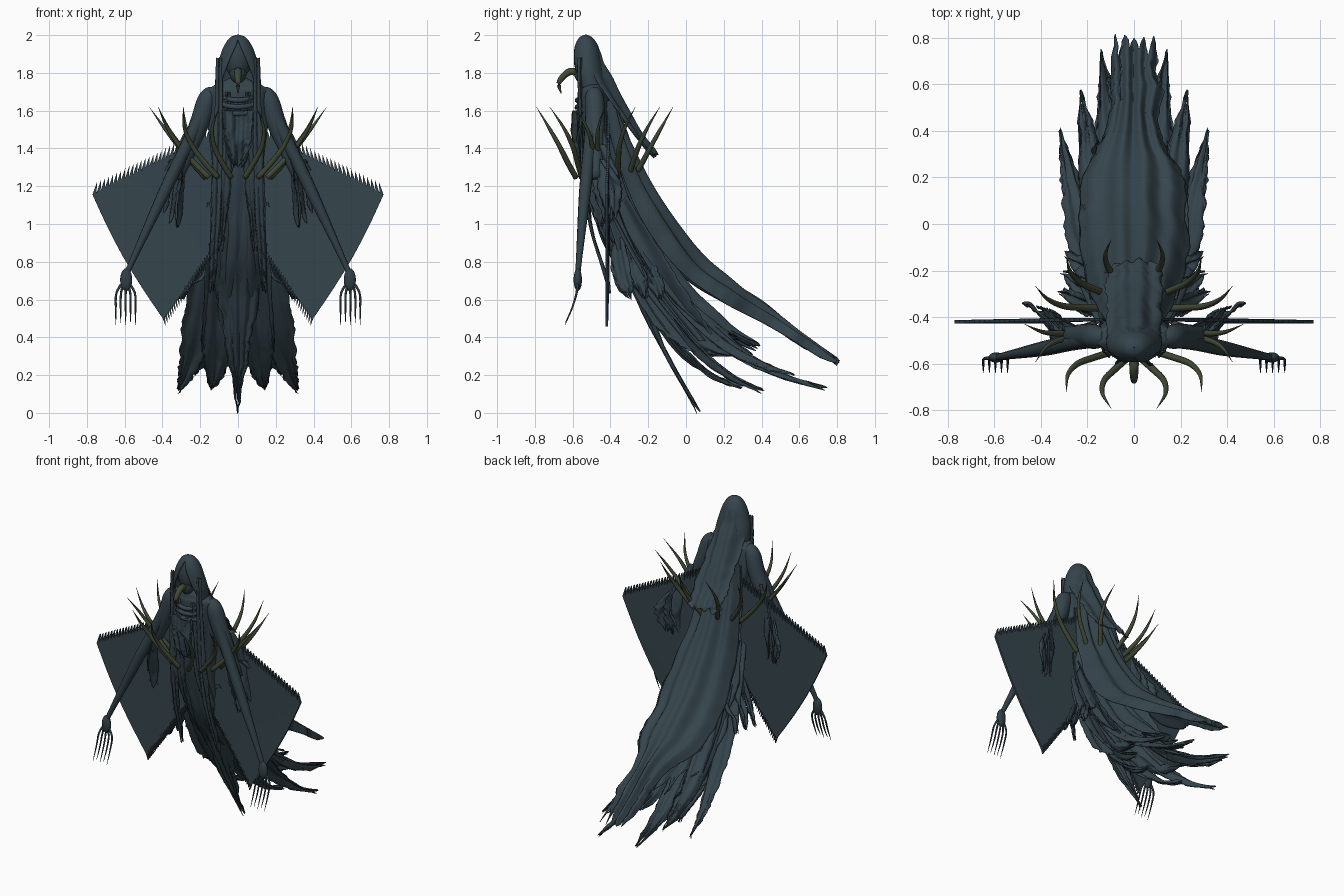
import bpy, bmesh, math, random
from mathutils import Vector, Matrix, noise

if "Cube" in bpy.data.objects:
    bpy.data.objects.remove(bpy.data.objects["Cube"])

random.seed(4)

def mat(name, c):
    m = bpy.data.materials.new(name)
    m.diffuse_color = (*c, 1)
    m.use_nodes = True
    m.node_tree.nodes["Principled BSDF"].inputs["Base Color"].default_value = m.diffuse_color
    return m

CLOTH = mat("dark_cloth", (0.035, 0.058, 0.072))
SKIN = mat("dark_skin", (0.03, 0.05, 0.06))
GREEN = mat("olive_tendril", (0.05, 0.065, 0.035))

def finish(name, bm, m=CLOTH, mirror=False, thick=0, smooth=True):
    bmesh.ops.remove_doubles(bm, verts=bm.verts, dist=1e-5)
    bmesh.ops.recalc_face_normals(bm, faces=bm.faces)
    me = bpy.data.meshes.new(name)
    bm.to_mesh(me)
    bm.free()
    me.materials.append(m)
    for p in me.polygons:
        p.use_smooth = smooth
    ob = bpy.data.objects.new(name, me)
    bpy.context.collection.objects.link(ob)
    if thick:
        s = ob.modifiers.new("thickness", 'SOLIDIFY')
        s.thickness, s.offset = thick, 0
    if mirror:
        ob.modifiers.new("mirror", 'MIRROR').use_mirror_merge = False
    return ob

def spline(P, t):
    """Catmull-Rom through tuples of any length, t in 0..1"""
    n = len(P) - 1
    f = min(max(t, 0), 1) * n
    i = min(int(f), n - 1)
    f -= i
    q = [P[max(i - 1, 0)], P[i], P[i + 1], P[min(i + 2, n)]]
    return [0.5 * (2*b + (c - a)*f + (2*a - 5*b + 4*c - d)*f*f + (3*b - a - 3*c + d)*f**3)
            for a, b, c, d in zip(*q)]

def tangent(P, t):
    return Vector(spline(P, t + 0.01)[:3]) - Vector(spline(P, t - 0.01)[:3])

def grid_faces(bm, G, wrap=False):
    for a, b in zip(G, G[1:]):
        n = len(a)
        for i in range(n if wrap else n - 1):
            bm.faces.new((a[i], a[(i + 1) % n], b[(i + 1) % n], b[i]))

def sheet(name, P, across=(1, 0, 0), rag=0.25, teeth=5, fold=0.008, nf=3, cols=36, rows=44, mirror=False):
    """Ragged cloth along points (x, y, z, half width, bow)"""
    bm = bmesh.new()
    A = Vector(across).normalized()
    seed = random.random() * 50
    deep = [random.random() for _ in range(teeth + 2)]
    G = []
    for j in range(rows + 1):
        row = []
        for i in range(cols + 1):
            u = 2 * i / cols - 1
            ph = (u + 1) / 2 * teeth
            k = int(ph)
            t = j / rows * (1 - rag * abs(2 * (ph - k) - 1) * (0.4 + 0.6 * deep[k]) * (0.5 + 0.5 * abs(u)))
            x, y, z, w, bow = spline(P, t)
            N = A.cross(tangent(P, t)).normalized()
            w *= 1 + 0.3 * t * noise.noise(Vector((t * 14, seed, 3 * (u > 0))))
            w += 0.02 * t * noise.noise(Vector((t * 40, seed, 5 * (u > 0))))
            f = fold * (math.sin(u * nf * math.pi + seed) + 1.5 * noise.noise(Vector((u * 2, t * 5, seed))))
            row.append(bm.verts.new(Vector((x, y, z)) + A * u * max(w, 0.001) + N * (f - bow * u * u)))
        G.append(row)
    grid_faces(bm, G)
    return finish(name, bm, mirror=mirror, thick=0.004)

def tube(name, P, m=CLOTH, seg=10, steps=16, mirror=False):
    """Round sweep along points (x, y, z, radius)"""
    bm = bmesh.new()
    G = []
    for j in range(steps + 1):
        *p, r = spline(P, j / steps)
        q = tangent(P, j / steps).to_track_quat('Z', 'Y')
        G.append([bm.verts.new(Vector(p) + q @ Vector((math.cos(a), math.sin(a), 0)) * max(r, 0.001))
                  for a in (2 * math.pi * i / seg for i in range(seg))])
    grid_faces(bm, G, True)
    bm.faces.new(G[0])
    bm.faces.new(G[-1])
    return finish(name, bm, m, mirror)

def loft(name, R, seg=40, steps=30, fold=0, thick=0, open_front=0):
    """Stacked rings (z, centre y, rx, ry); open_front leaves a gap (degrees) growing downwards"""
    bm = bmesh.new()
    G = []
    for j in range(steps + 1):
        z, cy, rx, ry = spline(R, j / steps)
        arc = math.pi - math.radians(open_front) * max(0, j / steps - .25)
        row = []
        for i in range(seg + 1):
            a = arc * (2 * i / seg - 1)
            k = 1 + fold * math.sin(a * 9 + z * 3) * j / steps
            row.append(bm.verts.new((rx * k * math.sin(a), cy + ry * k * math.cos(a), z)))
        G.append(row)
    grid_faces(bm, G)
    return finish(name, bm, thick=thick)

def ball(name, c, s, mirror=False):
    bm = bmesh.new()
    bmesh.ops.create_uvsphere(bm, u_segments=20, v_segments=14, radius=1,
                              matrix=Matrix.Translation(c) @ Matrix.Diagonal((*s, 1)))
    return finish(name, bm, SKIN, mirror)

# Head, hood and face
loft("hood", [(2.0, -.53, .002, .002), (1.985, -.53, .04, .033), (1.94, -.527, .072, .06),
              (1.88, -.525, .095, .072), (1.8, -.515, .115, .08), (1.72, -.5, .118, .075)], thick=.006, open_front=70)
ball("face", (0, -.53, 1.87), (.07, .064, .105))
ball("jaw", (0, -.548, 1.8), (.045, .045, .055))
tube("tongue", [(0, -.57, 1.8, .02), (0, -.62, 1.805, .02), (0, -.672, 1.75, .014), (0, -.66, 1.69, .002)], GREEN)
sheet("hood_tail", [(0, -.462, 1.93, .075, .08), (0, -.41, 1.8, .112, .08),
                    (0, -.26, 1.51, .12, .04), (0, -.15, 1.36, .1, .03)], teeth=4, rag=.2)
for x, top, low in ((.1, 1.88, .62), (.055, 1.7, .85)):
    sheet("hood_lappet", [(x + .04 * f * f, -.562 + .17 * f ** 3, top + (low - top) * f, .03 - .015 * abs(2 * f - 1), 0)
                          for f in (0, .25, .5, .75, 1)], teeth=2, nf=2, cols=10, mirror=True)

# Torso robe, closed all round and leaning back at the hem
loft("robe", [(1.77, -.5, .05, .05), (1.725, -.495, .14, .065), (1.66, -.485, .17, .08), (1.3, -.45, .13, .09),
              (1.1, -.405, .12, .09), (.9, -.33, .13, .1), (.72, -.21, .165, .12), (.38, .07, .2, .12)],
     fold=.1, seg=72, steps=36)
for k in range(3):
    z, r = 1.69 - k * .035, .085 + k * .015
    tube("collar_fold", [(r * math.sin(a), -.51 - .065 * math.cos(a), z - .035 * math.cos(a), .014)
                         for a in (math.pi * i / 5 for i in range(-5, 6))], steps=30)
sheet("chest_bib", [(0, -.575, 1.6, .08, .02), (0, -.575, 1.45, .07, .02), (0, -.55, 1.3, .03, .01)], rag=.3, teeth=3)

# Back capes
sheet("back_cape", [(0, -.39, 1.66, .1, .03), (0, -.3, 1.42, .15, .07), (0, -.14, 1.14, .2, .13),
                    (0, .07, .84, .235, .13), (0, .26, .68, .21, .1), (0, .42, .57, .125, .07),
                    (0, .62, .4, .11, .03), (0, .81, .265, .1, .01)], teeth=5, rag=.13, fold=.014, nf=4, cols=60, rows=70)
sheet("under_cape", [(0, -.4, 1.6, .13, .03), (0, -.33, 1.25, .16, .07), (0, -.2, .95, .2, .11),
                     (0, .02, .66, .22, .13), (0, .2, .48, .21, .1), (0, .38, .34, .18, .04)],
      teeth=6, rag=.25, fold=.016, nf=5, cols=60, rows=60)

# Trailing tatters of the skirt: sagging curves from the waist to a tip
sheet("front_skirt", [(0, -.49, 1.12, .1, -.03), (0, -.42, .88, .12, -.04), (0, -.27, .62, .11, -.04),
                      (0, -.12, .34, .06, -.01), (0, .07, 0, .003, 0)], teeth=3, rag=.3, nf=4)

def tail(name, start, tip, across, wide=1):
    S, T = Vector(start), Vector(tip)
    C = (S + T) / 2 - Vector((0, 0, .34))
    P = []
    for i, w in enumerate((.05, .08, .08, .045, .004)):
        f = i / 4
        P.append((*(S * (1 - f) ** 2 + C * 2 * f * (1 - f) + T * f * f), w * wide, w * .4))
    sheet(name, P, across, rag=.25, teeth=3, nf=2, cols=20, mirror=True)

tail("outer_tail", (.11, -.42, 1.1), (.32, .41, .11), (1, .1, .4))
tail("side_tail", (.1, -.36, 1.1), (.23, .58, .2), (1, 0, -.4))
tail("inner_tail", (.06, -.36, 1), (.14, .75, .13), (1, 0, -.3))
tail("low_tail", (.07, -.38, .95), (.14, .3, .13), (1, 0, .3))
tail("side_panel", (.15, -.36, 1.1), (.2, .25, .3), (.2, .7, .7), 1.5)
for k in range(3):
    y = -.36 + k * .08
    sheet("hip_rag", [(.14, y, .92 - k * .05, .03, 0), (.2, y + .01, .8 - k * .04, .05, .01),
                      (.26, y + .04, .68, .045, .01), (.33 - k * .02, y + .07, .6, .01, 0)],
          (.2, 1, .3), rag=.4, teeth=3, nf=2, cols=16, rows=20, mirror=True)

# Sleeves and their hanging rags
tube("sleeve", [(.12, -.48, 1.7, .03), (.16, -.485, 1.665, .05), (.205, -.48, 1.53, .052), (.33, -.48, 1.24, .036)],
     mirror=True, seg=18)
for k in range(3):
    x, y = .31 + k * .045, -.45 + k * .025
    sheet("sleeve_rag", [(x - .07, -.46, 1.5 - k * .08, .04, .01), (x - .02, y, 1.32 - k * .04, .08, .02),
                         (x, y + .02, 1.15, .08, .03), (x + .01, y + .01, .98 + k * .02, .02, 0)],
          (.4 + .3 * k, 1, 0), rag=.4, teeth=3, nf=2, cols=18, rows=24, mirror=True)

# Arms and clawed hands
tube("arm", [(.16, -.49, 1.65, .04), (.27, -.51, 1.42, .034), (.39, -.535, 1.17, .032),
             (.575, -.57, .77, .015), (.6, -.575, .7, .02)], SKIN, mirror=True)
ball("palm", (.592, -.573, .705), (.032, .022, .06), True)
for k in range(-2, 3):
    x, e = .595 + k * .012, .595 + k * .026
    tube("finger", [(x, -.575, .68, .008), (x + k * .013, -.58, .63, .006),
                    (e, -.605, .55, .005), (e, -.64, .465 + .012 * (k % 2), .001)], SKIN, 6, 10, True)

# Membrane wings with toothed edges
bm = bmesh.new()
TEETH, ROWS = 34, 8
top0, top1, low0, low1 = Vector((.04, 1.52)), Vector((.77, 1.155)), Vector((.04, 1.02)), Vector((.398, .5))
def wing_vert(s, v, tooth=0):
    p = top0.lerp(top1, s).lerp(low0.lerp(low1, s), v)
    p.x += .025 * s * math.sin(math.pi * v) - .2 * abs(tooth)
    return bm.verts.new((p.x, -.41 - .01 * s * s, p.y + tooth))
G = [[wing_vert(i / TEETH, j / ROWS) for i in range(TEETH + 1)] for j in range(ROWS + 1)]
grid_faces(bm, G)
for i in range(TEETH):
    for row, v, d in ((G[0], 0, .06), (G[-1], 1, -.05)):
        bm.faces.new((row[i], row[i + 1], wing_vert((i + .5) / TEETH, v, d)))
finish("wing", bm, CLOTH, True, .014, False)

# Ring of curling tendrils round the waist
for k in range(7):
    a = math.radians(-78 + k * 26)
    swirl = .2 if a < 0 else -.15
    P = []
    for i in range(5):
        f = i / 4
        g = a + swirl * math.sin(math.pi * f)
        P.append(((.17 + .3 * f) * math.cos(g), -.43 + (.155 + .215 * f) * math.sin(g),
                  1.245 + .3 * f + .075 * f * f, .015 * (1 - f ** 3)))
    tube("tendril", P, GREEN, 8, 16, True)
